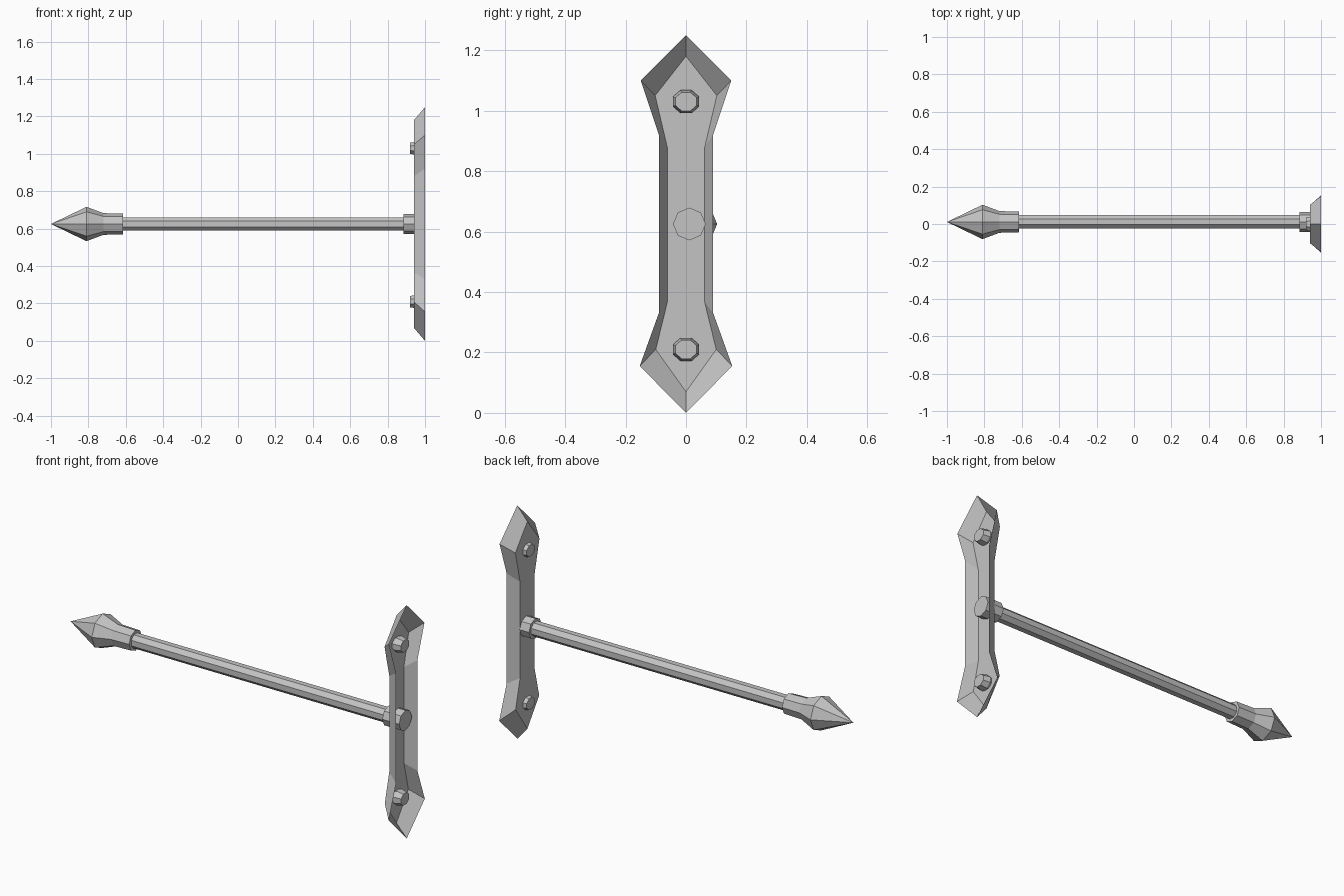
import bpy, bmesh, math

cube = bpy.data.objects.get("Cube")
if cube:
    bpy.data.objects.remove(cube, do_unlink=True)

grey = bpy.data.materials.new("plain grey")
grey.use_nodes = True
colour = (0.55, 0.55, 0.55, 1)
grey.diffuse_color = colour
grey.node_tree.nodes["Principled BSDF"].inputs["Base Color"].default_value = colour


def finish(name, bm):
    mesh = bpy.data.meshes.new(name)
    bm.to_mesh(mesh)
    bm.free()
    mesh.materials.append(grey)
    obj = bpy.data.objects.new(name, mesh)
    bpy.context.collection.objects.link(obj)
    return obj


def turned(name, profile, y, z, sides=8, turn=0.0, squash=1.0):
    """Faceted solid turned round the x axis; profile holds (x, radius)."""
    bm = bmesh.new()
    rings = []
    for x, r in profile:
        ring = []
        for i in range(sides):
            a = turn + math.tau * i / sides
            ring.append(bm.verts.new((x, y + r * math.cos(a),
                                      z + r * squash * math.sin(a))))
        rings.append(ring)
    for a, b in zip(rings, rings[1:]):
        for i in range(sides):
            j = (i + 1) % sides
            bm.faces.new((a[i], a[j], b[j], b[i]))
    bm.faces.new(rings[0])
    bm.faces.new(rings[-1])
    bmesh.ops.remove_doubles(bm, verts=bm.verts, dist=0.0002)
    bmesh.ops.recalc_face_normals(bm, faces=bm.faces)
    return finish(name, bm)


def outline(bm, x, top, half, bottom):
    """Closed symmetrical ring of vertices in a plane of constant x."""
    pts = [(0, top)] + half + [(0, bottom)] + [(-y, z) for y, z in reversed(half)]
    return [bm.verts.new((x, y, z)) for y, z in pts]


# Wall plate: a hollow shell with flared pointed ends, open on +x
bm = bmesh.new()
rim = outline(bm, 1.0, 1.25, [(0.15, 1.10), (0.09, 0.92), (0.09, 0.33), (0.153, 0.155)], 0)
face = outline(bm, 0.94, 1.18, [(0.102, 1.05), (0.062, 0.88), (0.062, 0.365), (0.1, 0.21)], 0.07)
for i in range(len(rim)):
    j = (i + 1) % len(rim)
    bm.faces.new((rim[i], face[i], face[j], rim[j]))
bm.faces.new(face)
for f in bm.faces:
    f.normal_update()
    if f.normal.x > 0:
        f.normal_flip()
finish("wall_plate", bm)

# Bolts through both ends of the plate
for name, z in (("upper_bolt", 1.03), ("lower_bolt", 0.21)):
    turned(name, [(0.92, 0.037), (0.94, 0.041), (0.955, 0.047), (0.99, 0.038)],
           0, z, turn=math.pi / 8, squash=0.88)

# Rod with its collar and pointed finial
AXIS_Y, AXIS_Z = 0.011, 0.625
turned("rod", [(-0.66, 0.039), (0.93, 0.039)], AXIS_Y, AXIS_Z, turn=math.pi / 8)
turned("rod_collar", [(0.885, 0.054), (0.985, 0.054)], AXIS_Y, AXIS_Z)
turned("finial", [(-1.0, 0.0001), (-0.81, 0.092), (-0.72, 0.058), (-0.615, 0.055)],
       AXIS_Y, AXIS_Z)
